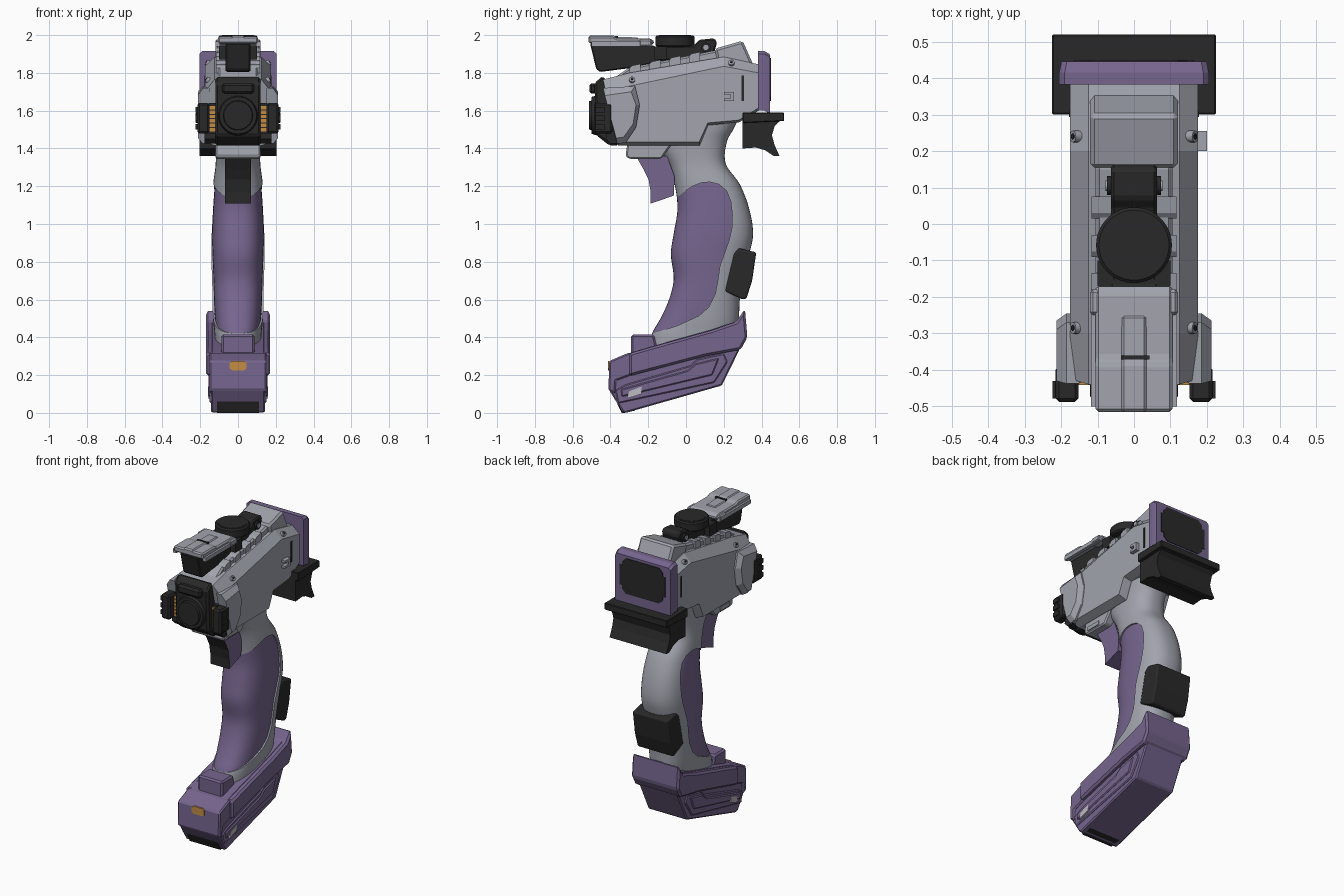
import bpy, bmesh, math
from mathutils import Vector


def mat(name, r, g, b):
    m = bpy.data.materials.new(name)
    m.diffuse_color = (r, g, b, 1)
    return m


GREY = mat("cool_grey", 0.36, 0.37, 0.42)
PURPLE = mat("muted_purple", 0.18, 0.13, 0.27)
BLACK = mat("soft_black", 0.022, 0.022, 0.022)
ORANGE = mat("amber", 0.55, 0.27, 0.06)
PALE = mat("pale_grey", 0.5, 0.5, 0.54)


def finish(name, bm, m, bevel=0.0, mirror=False, smooth=False, segs=1):
    bmesh.ops.recalc_face_normals(bm, faces=bm.faces)
    me = bpy.data.meshes.new(name)
    bm.to_mesh(me)
    bm.free()
    me.materials.append(m)
    ob = bpy.data.objects.new(name, me)
    bpy.context.collection.objects.link(ob)
    if smooth:
        bpy.ops.object.select_all(action='DESELECT')
        ob.select_set(True)
        bpy.context.view_layer.objects.active = ob
        bpy.ops.object.shade_smooth_by_angle(angle=math.radians(35))
    if bevel:
        b = ob.modifiers.new("bevel", 'BEVEL')
        b.width, b.segments, b.limit_method = bevel, segs, 'ANGLE'
        b.angle_limit = math.radians(25)
    if mirror:
        ob.modifiers.new("mirror", 'MIRROR')
    return ob


def loft(name, rings, m, **kw):
    bm = bmesh.new()
    vs = [[bm.verts.new(p) for p in r] for r in rings]
    n = len(rings[0])
    for a, b in zip(vs, vs[1:]):
        for i in range(n):
            j = (i + 1) % n
            bm.faces.new((a[i], a[j], b[j], b[i]))
    bm.faces.new(vs[0])
    bm.faces.new(vs[-1])
    return finish(name, bm, m, **kw)


def prism(name, pts, x0, x1, m, **kw):
    """Side outline (y, z) extruded from x0 to x1."""
    return loft(name, [[(x, y, z) for y, z in pts] for x in (x0, x1)], m, **kw)


def slab(name, pts, hw, m, **kw):
    return prism(name, pts, -hw, hw, m, **kw)


def box(name, x0, x1, y0, y1, z0, z1, m, **kw):
    return prism(name, [(y0, z0), (y1, z0), (y1, z1), (y0, z1)], x0, x1, m, **kw)


def disc(name, c, r, depth, axis, m, n=32, r2=None, **kw):
    bm = bmesh.new()
    bmesh.ops.create_cone(bm, cap_ends=True, segments=n, radius1=r,
                          radius2=r if r2 is None else r2, depth=depth)
    q = Vector((0, 0, 1)).rotation_difference(Vector(axis))
    for v in bm.verts:
        v.co = q @ v.co + Vector(c)
    return finish(name, bm, m, smooth=True, **kw)


# Handle: horizontal rounded sections (z, front y, back y, half width)
SECT = [(.34, -.19, .26, .12), (.42, -.18, .27, .125), (.50, -.135, .28, .132),
        (.60, -.09, .285, .137), (.71, -.065, .30, .14), (.84, -.08, .335, .145),
        (.95, -.065, .355, .147), (1.08, -.045, .335, .142), (1.21, -.06, .285, .132),
        (1.32, -.095, .21, .118), (1.43, -.17, .215, .12), (1.50, -.17, .25, .12), (1.56, -.17, .28, .12)]


def handle_rings(slim=0.0, steps=5, n=48, e=0.8):
    rings = []
    for i in range(len(SECT) - 1):
        p = [Vector(SECT[min(max(i + k, 0), len(SECT) - 1)]) for k in (-1, 0, 1, 2)]
        for s in range(steps + (i == len(SECT) - 2)):
            t = s / steps
            z, f, b, w = 0.5 * (2 * p[1] + (p[2] - p[0]) * t
                                + (2 * p[0] - 5 * p[1] + 4 * p[2] - p[3]) * t * t
                                + (3 * p[1] - p[0] - 3 * p[2] + p[3]) * t ** 3)
            ring = []
            for k in range(n):
                a = 2 * math.pi * k / n
                c, d = math.cos(a), math.sin(a)
                ring.append((math.copysign(abs(c) ** e, c) * (w - slim),
                             (f + b) / 2 + math.copysign(abs(d) ** e, d) * (b - f) / 2, z))
            rings.append(ring)
    return rings


# The grey shell is cut open at the front; the slimmer grip fills the opening
OUTLINE = [(-.3, 1.10), (-.06, 1.13), (-.01, 1.17), (.035, 1.20), (.08, 1.218), (.125, 1.222),
           (.175, 1.21), (.215, 1.175), (.237, 1.12), (.245, 1.05), (.243, .98), (.23, .92),
           (.205, .85), (.18, .78), (.168, .70), (.155, .63), (.12, .56), (.07, .515),
           (-.05, .46), (-.18, .42), (-.3, .41)]
shell = loft("handle_shell", handle_rings(), GREY, smooth=True)
grip = loft("grip", handle_rings(0.01), PURPLE, smooth=True)
cutter = slab("grip_cutter", OUTLINE, 0.3, PURPLE)
cutter.hide_render = True
for ob, op in ((shell, 'DIFFERENCE'), (grip, 'INTERSECT')):
    cut = ob.modifiers.new("cut", 'BOOLEAN')
    cut.operation, cut.object, cut.solver = op, cutter, 'EXACT'
    bpy.context.view_layer.objects.active = ob
    bpy.ops.object.modifier_apply(modifier="cut")
shell.data.materials.clear()
shell.data.materials.append(GREY)
bpy.data.objects.remove(cutter)

slab("back_pad", [(.205, .645), (.30, .60), (.32, .605), (.35, .70), (.372, .85), (.28, .872), (.25, .845)],
     .128, BLACK, bevel=.035, segs=3)

# Trigger and its mount; the front faces are black
trigger = slab("trigger", [(-.265, 1.36), (-.225, 1.29), (-.198, 1.235), (-.187, 1.17), (-.187, 1.108),
                           (-.065, 1.15), (-.06, 1.25), (-.1, 1.36)], .068, PURPLE)
trigger.data.materials.append(BLACK)
for f in trigger.data.polygons:
    if f.normal.y < -0.5:
        f.material_index = 1
slab("trigger_mount", [(-.32, 1.36), (-.30, 1.345), (-.13, 1.345), (-.07, 1.43), (-.31, 1.43)],
     .118, GREY, bevel=.008)
box("mount_tab", -.123, .123, -.28, -.18, 1.36, 1.385, GREY)

# Main housing: outer side outline, then raised inner outline
A = [(-.36, 1.435), (.07, 1.435), (.115, 1.535), (.28, 1.55), (.385, 1.615),
     (.385, 1.80), (.2, 1.835), (-.30, 1.73), (-.425, 1.70)]
B = [(-.36, 1.415), (.072, 1.415), (.117, 1.523), (.28, 1.538), (.385, 1.60),
     (.385, 1.845), (.2, 1.885), (-.30, 1.80), (-.44, 1.765)]
loft("housing", [[(x, y, z) for y, z in p] for x, p in
                 ((-.175, A), (-.125, B), (.125, B), (.175, A))], GREY)
slab("top_ridge", [(-.43, 1.74), (-.30, 1.828), (.15, 1.918), (.30, 1.90), (.36, 1.80)], .105, GREY, bevel=.01)
slab("rear_hump", [(.17, 1.84), (.152, 1.928), (.30, 1.97), (.362, 1.83)], .12, GREY, bevel=.012)
for i, y in enumerate((-.27, -.165, -.06, .045)):
    z = 1.83 + (y + .3) * .2
    slab(f"ridge_tooth_{i}", [(y - .03, z - .05), (y + .03, z - .04), (y + .03, z + .012),
                              (y - .015, z + .003), (y - .03, z - .01)], .116, GREY)
for i, (y, z) in enumerate(((-.285, 1.768), (.24, 1.858))):
    disc(f"housing_screw_{i}", (.155, y, z - .009), .016, .03, (1, 0, .6), GREY, n=16, mirror=True)
    disc(f"screw_socket_{i}", (.160, y, z - .004), .008, .022, (1, 0, .6), BLACK, n=6, mirror=True)
box("side_slot", .17, .178, .293, .308, 1.65, 1.785, BLACK, mirror=True)
box("side_clip_top", .17, .20, .20, .255, 1.685, 1.70, GREY)
box("side_clip_bottom", .17, .20, .20, .255, 1.65, 1.665, GREY)
box("side_clip_bar", .17, .20, .235, .255, 1.65, 1.70, GREY)

# Front pods and nose
pod = [(-.43, 1.68), (-.29, 1.70), (-.265, 1.63), (-.28, 1.53), (-.33, 1.46), (-.37, 1.455)]
pod_in = [(-.438, 1.72), (-.27, 1.73), (-.245, 1.63), (-.265, 1.51), (-.32, 1.43), (-.365, 1.425)]
loft("side_pod", [[(x, y, z) for y, z in p] for x, p in ((.15, pod_in), (.185, pod_in), (.213, pod))],
     GREY, mirror=True)
box("pod_pad", .152, .215, -.488, -.39, 1.48, 1.64, BLACK, mirror=True, bevel=.01)
for i, z in enumerate((1.515, 1.56, 1.605)):
    box(f"pod_pad_rib_{i}", .155, .224, -.478, -.43, z - .014, z + .014, BLACK, mirror=True)
slab("nose_block", [(-.485, 1.745), (-.44, 1.785), (-.40, 1.72), (-.355, 1.415), (-.405, 1.415), (-.475, 1.47)],
     .12, BLACK, bevel=.012)
slab("nose_chin", [(-.42, 1.50), (-.35, 1.50), (-.352, 1.425), (-.40, 1.425), (-.425, 1.45)], .178, BLACK)
box("nose_brow", -.085, .085, -.512, -.45, 1.69, 1.745, BLACK, bevel=.012)
disc("nose_ring", (0, -.475, 1.575), .112, .05, (0, -1, 0), BLACK, r2=.098)
disc("nose_lens", (0, -.495, 1.575), .085, .035, (0, -1, 0), BLACK, r2=.075)
for i in range(6):
    z = 1.50 + i * .023
    box(f"amber_vent_{i}", .118, .152, -.441, -.40, z - .009, z + .009, ORANGE, mirror=True)
box("vent_backing", .115, .155, -.434, -.38, 1.48, 1.64, BLACK, mirror=True)

# Top sight, dial and bracket
slab("sight_mount", [(-.508, 1.955), (-.20, 1.955), (-.14, 1.93), (-.14, 1.86), (-.26, 1.83), (-.455, 1.805),
                     (-.475, 1.82)], .065, BLACK, bevel=.006)
slab("sight_cover", [(-.515, 1.955), (-.515, 1.993), (-.385, 1.993), (-.365, 1.983), (-.19, 1.983), (-.165, 1.965),
                     (-.19, 1.937), (-.25, 1.937), (-.28, 1.952)], .105, GREY, bevel=.008)
box("sight_cover_rear", -.12, .12, -.25, -.18, 1.94, 1.978, GREY, bevel=.008)
box("sight_side_rail", .095, .118, -.50, -.18, 1.94, 1.965, GREY, mirror=True)
slab("sight_spine", [(-.515, 1.97), (-.515, 1.999), (-.39, 1.999), (-.36, 1.99), (-.25, 1.988), (-.25, 1.97)],
     .036, GREY, bevel=.008)
box("sight_slot", -.036, .042, -.372, -.36, 1.98, 1.996, BLACK)
slab("dial_bracket", [(-.18, 1.86), (-.175, 1.94), (.04, 1.945), (.07, 1.975), (.15, 1.983), (.165, 1.96),
                      (.14, 1.88)], .063, BLACK, bevel=.008)
box("bracket_foot", -.1, .1, -.17, -.10, 1.87, 1.94, BLACK)
disc("bracket_pin", (0, .105, 1.935), .026, .148, (1, 0, 0), BLACK, n=16)
disc("bracket_pin_cap", (0, .105, 1.935), .014, .156, (1, 0, 0), GREY, n=16)
disc("dial", (0, -.058, 1.968), .104, .06, (0, 0, 1), BLACK, n=40, bevel=.008)
disc("dial_cap", (0, -.058, 1.995), .085, .01, (0, 0, 1), BLACK, n=40)

# Rear plate, its dark screen, and the flared rear rest
plate = [(-.205, 1.60), (.205, 1.60), (.205, 1.90), (.19, 1.915), (-.19, 1.915), (-.205, 1.90)]
loft("rear_plate", [[(x * s, y, z - d) for x, z in plate] for y, s, d in
                    ((.382, 1, 0), (.415, 1, 0), (.446, .97, .018))], PURPLE)
screen = [(-.165, 1.70), (-.145, 1.70), (-.145, 1.675), (-.12, 1.65), (.12, 1.65), (.145, 1.675), (.145, 1.70),
          (.165, 1.70), (.165, 1.83), (.145, 1.83), (.145, 1.855), (.12, 1.88), (-.12, 1.88), (-.145, 1.855),
          (-.145, 1.83), (-.165, 1.83)]
loft("rear_screen", [[(x, y, z) for x, z in screen] for y in (.443, .45)], BLACK)
slab("rear_rest_cap", [(.30, 1.535), (.52, 1.545), (.52, 1.59), (.30, 1.59)], .225, BLACK, bevel=.004)
slab("rear_rest", [(.30, 1.55), (.50, 1.55), (.47, 1.52), (.455, 1.47), (.468, 1.42), (.495, 1.36), (.465, 1.36),
                   (.42, 1.39), (.37, 1.405), (.30, 1.40)], .205, BLACK)

# Battery base
slab("battery", [(-.405, .275), (-.41, .125), (-.335, .004), (-.32, 0), (.19, .145), (.31, .39), (.29, .50),
                 (.265, .485), (.135, .44), (-.19, .35), (-.29, .32)], .142, PURPLE, bevel=.008)
slab("battery_flange", [(-.30, .315), (-.19, .347), (.135, .437), (.265, .482), (.312, .55), (.325, .40),
                        (.29, .335), (.10, .30), (-.30, .195)], .17, PURPLE, bevel=.012)
slab("battery_front", [(-.406, .275), (-.30, .32), (-.25, .30), (-.25, .215), (-.37, .17), (-.375, .10), (-.411, .12)],
     .152, PURPLE, bevel=.008)
slab("battery_latch", [(-.29, .31), (-.29, .415), (-.17, .415), (-.15, .33)], .088, PURPLE, bevel=.01)
slab("battery_side_panel", [(-.36, .05), (-.375, .12), (-.32, .15), (.02, .25), (.06, .285), (.20, .315),
                            (.22, .27), (.15, .16)], .15, PURPLE, bevel=.006)
slab("battery_side_ridge", [(-.34, .085), (-.345, .125), (.01, .225), (.05, .26), (.175, .29), (.14, .20)],
     .157, PURPLE, bevel=.006)
slab("battery_sticker", [(-.315, .075), (-.30, .115), (-.235, .14), (-.235, .10)], .159, PALE)
slab("battery_toe", [(-.392, .105), (-.34, .0), (-.325, 0), (-.27, .012), (-.30, .06)], .11, BLACK)
window = [(-.045, .235), (-.032, .225), (.032, .225), (.045, .235), (.045, .265), (.032, .275), (-.032, .275),
          (-.045, .265)]
loft("amber_window", [[(x, y, z) for x, z in window] for y in (-.413, -.405)], ORANGE)
